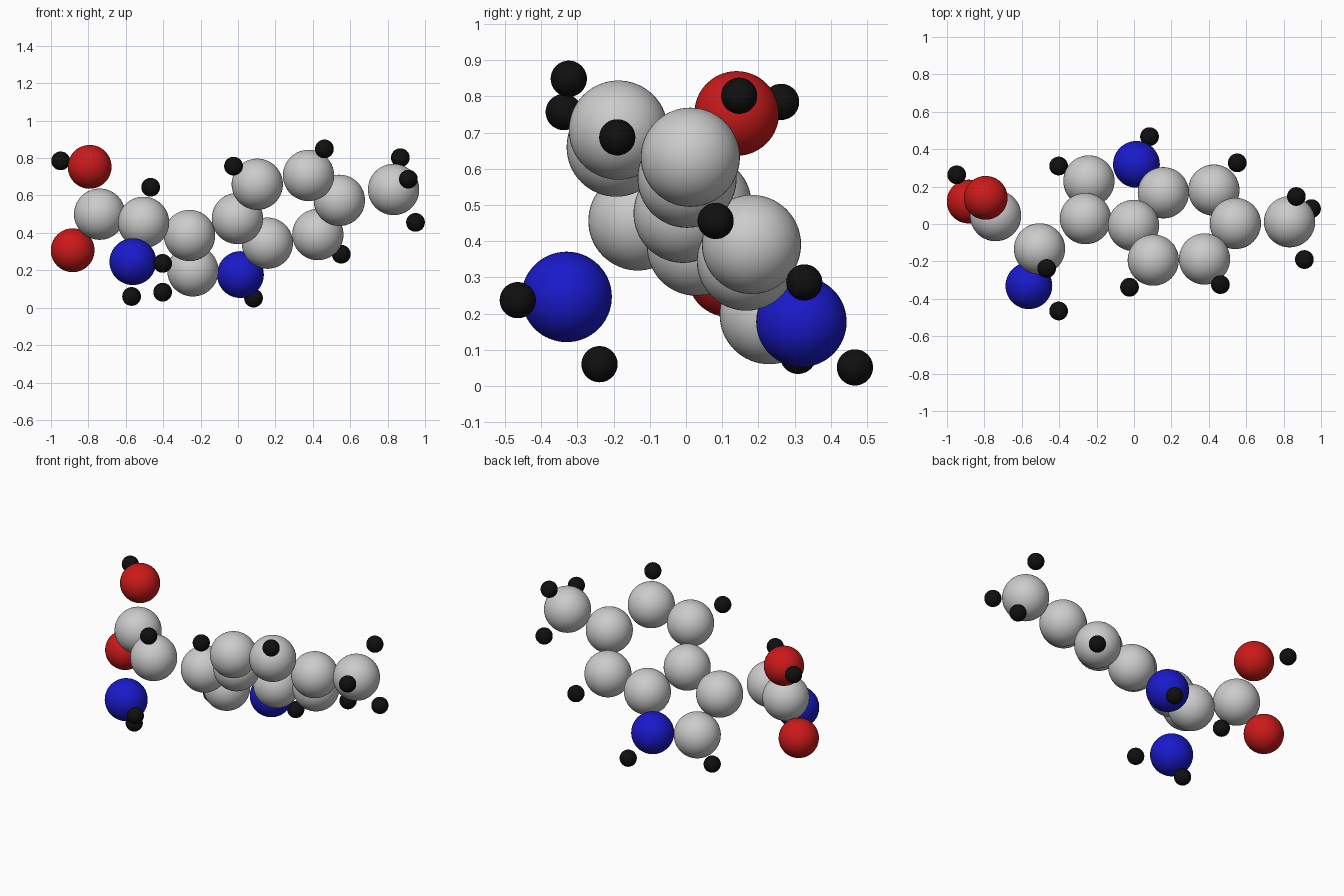
import bpy

if "Cube" in bpy.data.objects:
    bpy.data.objects.remove(bpy.data.objects["Cube"])

# element: (radius, colour)
STYLE = {
    "carbon": (0.137, None),
    "nitrogen": (0.125, (0.01, 0.01, 0.6, 1)),
    "oxygen": (0.117, (0.6, 0.01, 0.01, 1)),
    "hydrogen": (0.05, (0.005, 0.005, 0.005, 1)),
}

MATS = {}
for element, (_, colour) in STYLE.items():
    if colour:
        MATS[element] = bpy.data.materials.new(element + "_colour")
        MATS[element].diffuse_color = colour


def atom(part, element, x, y, z):
    bpy.ops.mesh.primitive_uv_sphere_add(
        segments=48, ring_count=32, radius=STYLE[element][0], location=(x, y, z))
    ob = bpy.context.object
    ob.name = part + "_" + element
    bpy.ops.object.shade_smooth()
    if element in MATS:
        ob.data.materials.append(MATS[element])


# acid group at the left end
atom("acid", "carbon", -0.740, 0.045, 0.500)
atom("acid_upper", "oxygen", -0.793, 0.140, 0.753)
atom("acid_lower", "oxygen", -0.884, 0.120, 0.307)
atom("acid", "hydrogen", -0.948, 0.263, 0.785)

# chain link with the amine group
atom("chain", "carbon", -0.505, -0.133, 0.456)
atom("chain", "hydrogen", -0.467, -0.238, 0.644)
atom("amine", "nitrogen", -0.562, -0.330, 0.246)
atom("amine_front", "hydrogen", -0.403, -0.465, 0.237)
atom("amine_low", "hydrogen", -0.569, -0.239, 0.060)

# five-sided ring
atom("small_ring_left", "carbon", -0.259, 0.029, 0.386)
atom("small_ring_back", "carbon", -0.241, 0.230, 0.197)
atom("small_ring_back", "hydrogen", -0.403, 0.310, 0.083)
atom("small_ring", "nitrogen", 0.013, 0.319, 0.177)
atom("small_ring", "hydrogen", 0.083, 0.467, 0.051)

# six-sided ring
atom("big_ring_shared_front", "carbon", -0.003, -0.008, 0.477)
atom("big_ring_shared_back", "carbon", 0.157, 0.167, 0.345)
atom("big_ring_front_left", "carbon", 0.103, -0.193, 0.660)
atom("big_ring_front_left", "hydrogen", -0.024, -0.338, 0.757)
atom("big_ring_front_right", "carbon", 0.377, -0.187, 0.707)
atom("big_ring_front_right", "hydrogen", 0.462, -0.324, 0.849)
atom("big_ring_right", "carbon", 0.542, 0.003, 0.574)
atom("big_ring_back_right", "carbon", 0.427, 0.181, 0.391)
atom("big_ring_back_right", "hydrogen", 0.552, 0.327, 0.286)

# end group on the right
atom("end", "carbon", 0.832, 0.012, 0.632)
atom("end_top", "hydrogen", 0.868, 0.147, 0.802)
atom("end_front", "hydrogen", 0.911, -0.190, 0.687)
atom("end_low", "hydrogen", 0.949, 0.082, 0.456)

for m in bpy.data.materials:
    if m.users and not m.is_grease_pencil:
        m.use_nodes = True
        m.node_tree.nodes["Principled BSDF"].inputs["Base Color"].default_value = m.diffuse_color
